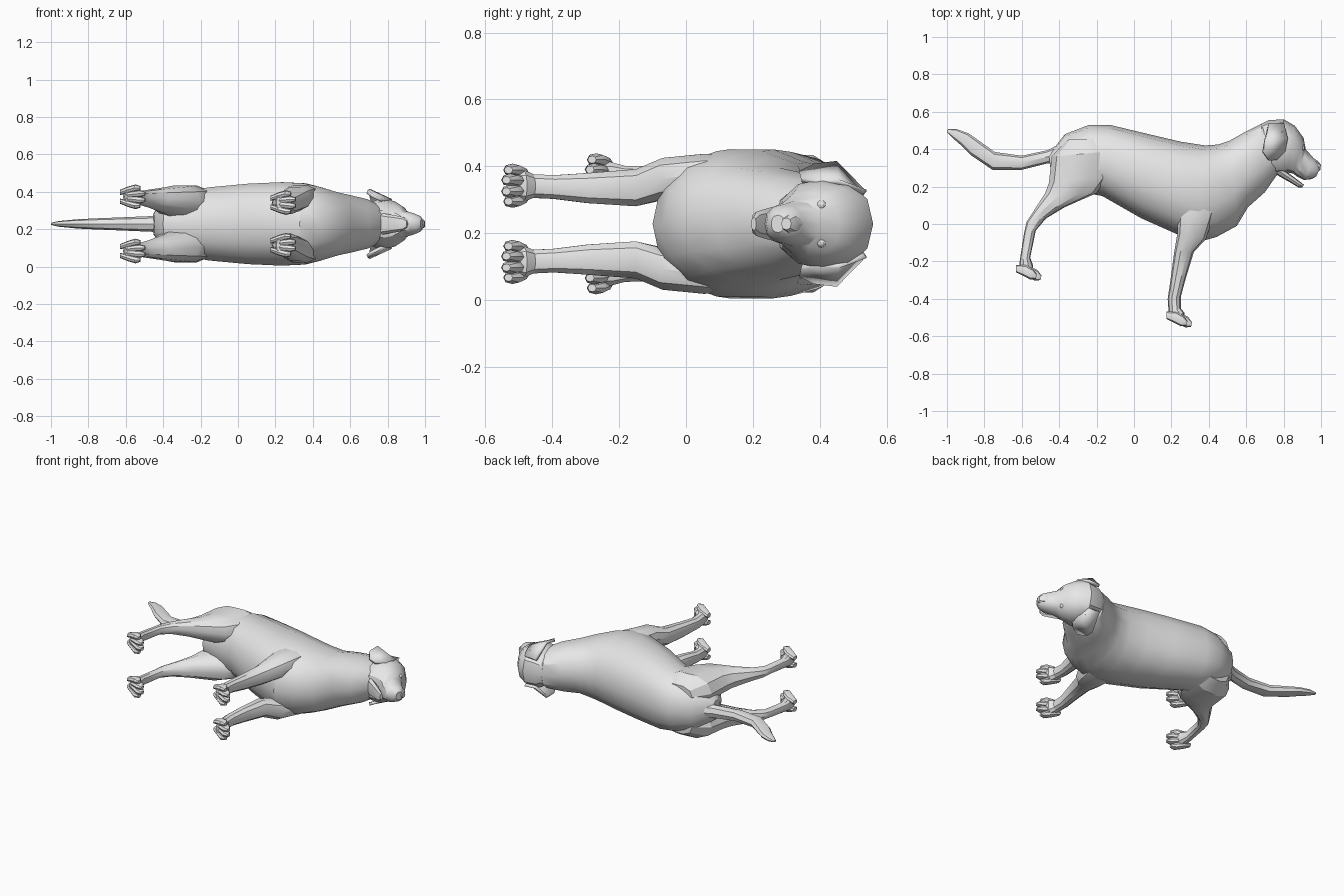
import bpy, bmesh, math
from mathutils import Vector

if "Cube" in bpy.data.objects:
    bpy.data.objects.remove(bpy.data.objects["Cube"], do_unlink=True)

MID = 0.228  # height of the symmetry plane: the animal lies on its side

coat = bpy.data.materials.new("light_grey")
coat.use_nodes = True
coat.diffuse_color = (0.8, 0.8, 0.8, 1)
coat.node_tree.nodes["Principled BSDF"].inputs["Base Color"].default_value = (0.8, 0.8, 0.8, 1)


def finish(name, bm, angle=32):
    bmesh.ops.recalc_face_normals(bm, faces=bm.faces)
    me = bpy.data.meshes.new(name)
    bm.to_mesh(me)
    bm.free()
    ob = bpy.data.objects.new(name, me)
    bpy.context.collection.objects.link(ob)
    me.materials.append(coat)
    bpy.ops.object.select_all(action='DESELECT')
    ob.select_set(True)
    bpy.context.view_layer.objects.active = ob
    bpy.ops.object.shade_smooth_by_angle(angle=math.radians(angle))
    return ob


def rounded(v, p):
    return math.copysign(abs(v) ** p, v)


def loft(name, sections, sides=10, power=0.88, side=1):
    """Skin rings; a section is (x1, y1, x2, y2, half width, sideways offset)."""
    bm = bmesh.new()
    rings = []
    for x1, y1, x2, y2, w, off in sections:
        a, b = Vector((x1, y1, 0)), Vector((x2, y2, 0))
        ring = []
        for i in range(sides):
            t = 2 * math.pi * i / sides
            p = (a + b) / 2 + (a - b) / 2 * rounded(math.cos(t), power)
            p.z = MID + side * (off + w * rounded(math.sin(t), power))
            ring.append(bm.verts.new(p))
        rings.append(ring)
    for r, s in zip(rings, rings[1:]):
        for i in range(sides):
            j = (i + 1) % sides
            bm.faces.new((r[i], r[j], s[j], s[i]))
    bm.faces.new(rings[0])
    bm.faces.new(rings[-1])
    return finish(name, bm)


def centred(rows):
    return [r + (0,) for r in rows]


# Torso and neck: back point, belly point, half width
loft("torso", centred([
    (-0.455, 0.37, -0.445, 0.28, 0.06),
    (-0.37, 0.48, -0.40, 0.20, 0.13),
    (-0.24, 0.53, -0.28, 0.17, 0.18),
    (-0.13, 0.53, -0.17, 0.15, 0.20),
    (0.08, 0.48, 0.04, 0.03, 0.22),
    (0.25, 0.44, 0.22, -0.05, 0.228),
    (0.38, 0.42, 0.33, -0.10, 0.222),
    (0.45, 0.425, 0.44, -0.07, 0.20),
    (0.51, 0.445, 0.55, -0.01, 0.172),
    (0.59, 0.49, 0.61, 0.09, 0.157),
    (0.68, 0.535, 0.70, 0.17, 0.135),
    (0.75, 0.50, 0.77, 0.27, 0.10)]), sides=14)

# Tail
loft("tail", centred([
    (-0.36, 0.45, -0.38, 0.31, 0.045),
    (-0.46, 0.395, -0.46, 0.325, 0.042),
    (-0.60, 0.365, -0.60, 0.29, 0.036),
    (-0.745, 0.385, -0.757, 0.29, 0.03),
    (-0.835, 0.45, -0.875, 0.37, 0.025),
    (-0.885, 0.485, -0.93, 0.425, 0.02),
    (-0.95, 0.508, -0.97, 0.46, 0.015),
    (-0.995, 0.508, -1.0, 0.49, 0.006)]), sides=8)

# Head: skull narrowing through the brow into the muzzle
loft("head", centred([
    (0.67, 0.53, 0.70, 0.30, 0.09),
    (0.72, 0.555, 0.74, 0.26, 0.125),
    (0.80, 0.56, 0.78, 0.27, 0.135),
    (0.86, 0.525, 0.82, 0.275, 0.12),
    (0.907, 0.46, 0.85, 0.27, 0.095),
    (0.918, 0.40, 0.87, 0.255, 0.07),
    (0.962, 0.35, 0.91, 0.235, 0.058),
    (0.986, 0.325, 0.95, 0.24, 0.045),
    (0.993, 0.295, 0.975, 0.255, 0.026)]), sides=12)
loft("lower_jaw", centred([
    (0.76, 0.32, 0.75, 0.27, 0.06),
    (0.85, 0.255, 0.835, 0.222, 0.045),
    (0.89, 0.225, 0.88, 0.195, 0.036),
    (0.908, 0.21, 0.90, 0.195, 0.02)]), sides=8)
loft("nose", centred([
    (0.962, 0.35, 0.955, 0.30, 0.022),
    (0.985, 0.335, 0.975, 0.285, 0.03),
    (1.0, 0.315, 0.995, 0.285, 0.018)]), sides=8)

# Legs: rear edge, front edge, half width, distance from the symmetry plane
HIND = [
    (-0.36, 0.45, -0.16, 0.46, 0.06, 0.10),
    (-0.44, 0.36, -0.115, 0.39, 0.10, 0.11),
    (-0.455, 0.22, -0.13, 0.26, 0.09, 0.118),
    (-0.475, 0.165, -0.20, 0.165, 0.075, 0.125),
    (-0.53, 0.08, -0.37, 0.09, 0.05, 0.135),
    (-0.575, 0.01, -0.47, 0.03, 0.035, 0.14),
    (-0.588, -0.05, -0.525, -0.035, 0.028, 0.143),
    (-0.61, -0.19, -0.555, -0.18, 0.03, 0.145),
    (-0.615, -0.24, -0.54, -0.22, 0.042, 0.145),
    (-0.605, -0.27, -0.54, -0.26, 0.04, 0.145)]
FRONT = [
    (0.24, 0.22, 0.45, 0.22, 0.045, 0.15),
    (0.235, 0.05, 0.43, 0.06, 0.062, 0.15),
    (0.232, -0.05, 0.385, -0.08, 0.065, 0.135),
    (0.215, -0.15, 0.32, -0.15, 0.058, 0.108),
    (0.195, -0.30, 0.277, -0.29, 0.047, 0.107),
    (0.18, -0.40, 0.25, -0.39, 0.037, 0.11),
    (0.185, -0.47, 0.25, -0.45, 0.037, 0.113),
    (0.195, -0.505, 0.27, -0.475, 0.05, 0.114),
    (0.205, -0.525, 0.27, -0.52, 0.045, 0.114)]
TOE = [
    (0.20, -0.475, 0.20, -0.515, 0.014, 0.5),
    (0.25, -0.475, 0.24, -0.535, 0.018, 0.8),
    (0.29, -0.497, 0.275, -0.553, 0.019, 1.0),
    (0.31, -0.525, 0.305, -0.55, 0.011, 1.0)]


def paw(name, dx, dy, off, side):
    for k, spread in enumerate((-0.047, -0.017, 0.017, 0.047)):
        back = 0.025 if abs(spread) > 0.03 else 0
        rows = [(x1 + dx - back, y1 + dy + back * 0.25, x2 + dx - back, y2 + dy + back * 0.25,
                 w, off + spread * f) for x1, y1, x2, y2, w, f in TOE]
        loft(f"{name}_toe_{k + 1}", rows, sides=8, side=side)


# Ear flap: rear and front edge points (x, y, distance from the symmetry plane)
EAR = [((0.72, 0.535, 0.09), (0.80, 0.535, 0.095)),
       ((0.70, 0.45, 0.18), (0.82, 0.455, 0.125)),
       ((0.69, 0.385, 0.172), (0.805, 0.39, 0.122)),
       ((0.72, 0.34, 0.15), (0.76, 0.345, 0.13))]

for side, label in ((1, "upper"), (-1, "lower")):
    loft(f"{label}_hind_leg", HIND, side=side)
    loft(f"{label}_front_leg", FRONT, side=side)
    paw(f"{label}_hind", -0.805, 0.25, 0.145, side)
    paw(f"{label}_front", 0, 0, 0.114, side)

    bm = bmesh.new()
    rows = [[bm.verts.new((x, y, MID + side * z)) for x, y, z in pair] for pair in EAR]
    for r, s in zip(rows, rows[1:]):
        bm.faces.new((r[0], r[1], s[1], s[0]))
    ear = finish(f"{label}_ear", bm)
    solid = ear.modifiers.new("thickness", 'SOLIDIFY')
    solid.thickness = 0.018
    solid.offset = 0

    bm = bmesh.new()
    bmesh.ops.create_uvsphere(bm, u_segments=10, v_segments=6, radius=0.015)
    bmesh.ops.translate(bm, verts=bm.verts, vec=(0.898, 0.405, MID + side * 0.056))
    finish(f"{label}_eye", bm)
